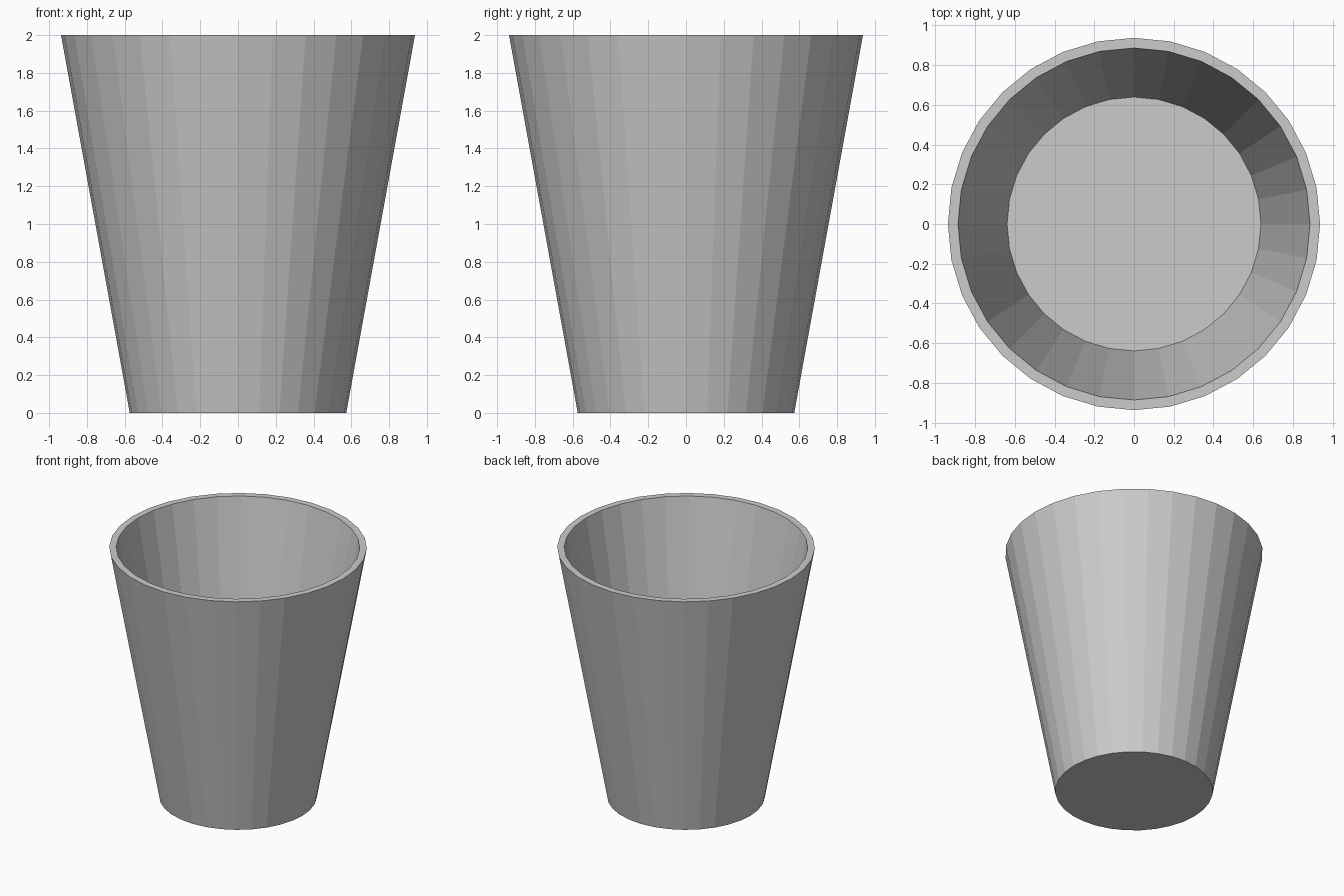
import bpy, bmesh
from math import cos, sin, tau

if "Cube" in bpy.data.objects:
    bpy.data.objects.remove(bpy.data.objects["Cube"])

SIDES = 32
# (radius, height): outer base, outer rim, inner rim, raised inner floor
PROFILE = [(0.573, 0.0), (0.937, 2.0), (0.886, 2.0), (0.639, 0.64)]

bm = bmesh.new()


def ring(radius, z):
    return [bm.verts.new((radius * cos(tau * i / SIDES), radius * sin(tau * i / SIDES), z))
            for i in range(SIDES)]


# Walls and rim: bridge each profile ring to the next
rings = [ring(r, z) for r, z in PROFILE]
for a, b in zip(rings, rings[1:]):
    for i in range(SIDES):
        j = (i + 1) % SIDES
        bm.faces.new((a[i], a[j], b[j], b[i]))

# Underside and inner floor
bm.faces.new(rings[0][::-1])
bm.faces.new(rings[-1])
bmesh.ops.recalc_face_normals(bm, faces=bm.faces)

mesh = bpy.data.meshes.new("cup")
bm.to_mesh(mesh)
bm.free()
cup = bpy.data.objects.new("cup", mesh)
bpy.context.collection.objects.link(cup)
